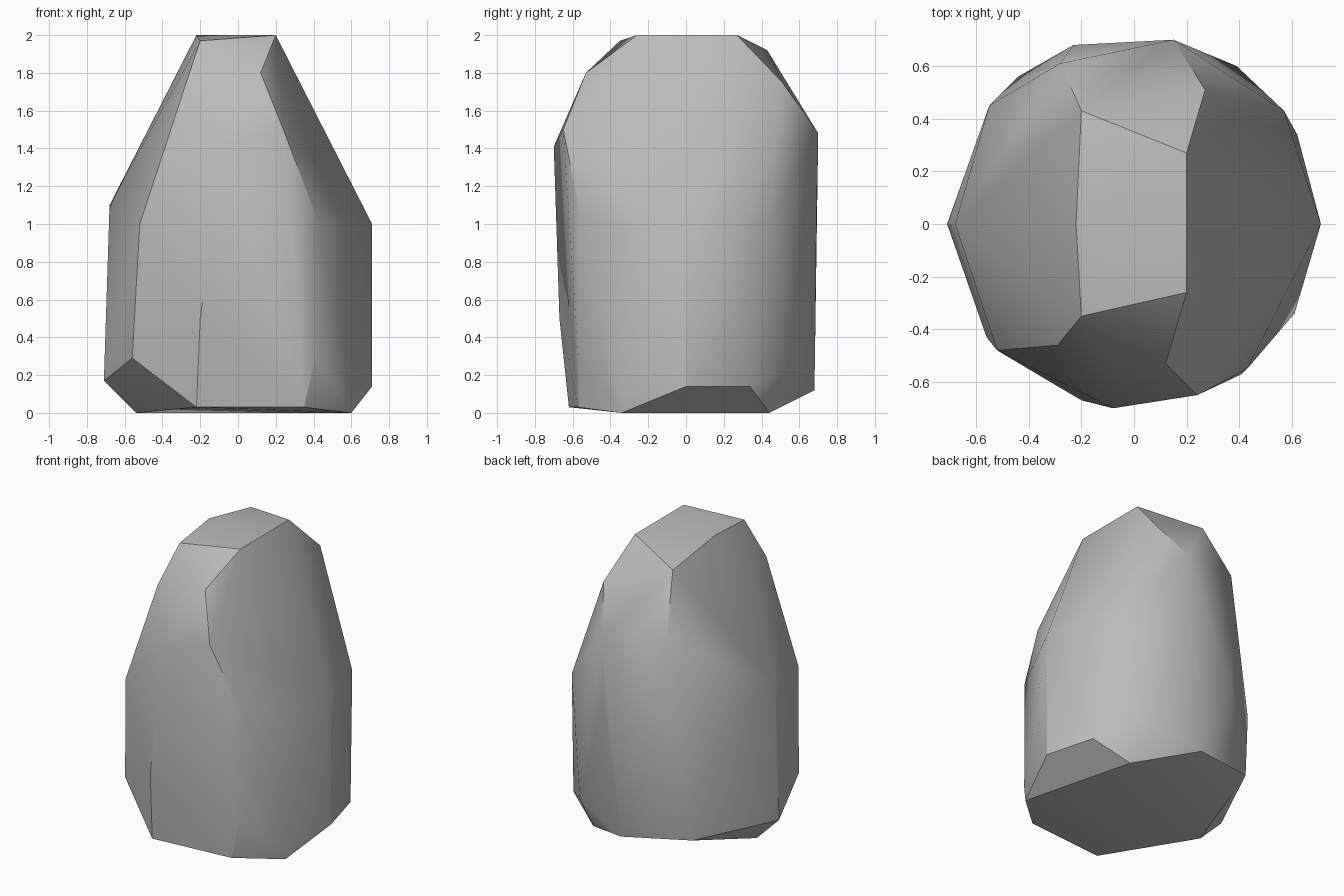
import bpy
import bmesh
import math

# Remove the default cube only
default_cube = bpy.data.objects.get("Cube")
if default_cube:
    bpy.data.objects.remove(default_cube, do_unlink=True)


def make_material(name, value):
    """Flat grey material, same colour in viewport and render."""
    material = bpy.data.materials.new(name)
    material.use_nodes = True
    colour = (value, value, value, 1.0)
    material.diffuse_color = colour
    shader = next(n for n in material.node_tree.nodes if n.type == "BSDF_PRINCIPLED")
    shader.inputs["Base Color"].default_value = colour
    return material


def make_stone(name, corner_groups, material, crease_angle):
    """Wrap a convex chipped surface around groups of corner points."""
    mesh = bpy.data.meshes.new(name)
    stone = bpy.data.objects.new(name, mesh)
    bpy.context.collection.objects.link(stone)

    bm = bmesh.new()
    for group in corner_groups:
        for corner in group:
            bm.verts.new(corner)
    hull = bmesh.ops.convex_hull(bm, input=bm.verts[:])
    spare = {g for g in hull["geom_interior"] + hull["geom_unused"]
             if isinstance(g, bmesh.types.BMVert)}
    bmesh.ops.delete(bm, geom=list(spare), context="VERTS")
    bmesh.ops.recalc_face_normals(bm, faces=bm.faces[:])
    bm.to_mesh(mesh)
    bm.free()

    # Soft facets with crisp chipped edges
    mesh.materials.append(material)
    bpy.ops.object.select_all(action="DESELECT")
    stone.select_set(True)
    bpy.context.view_layer.objects.active = stone
    bpy.ops.object.shade_smooth_by_angle(angle=math.radians(crease_angle))
    return stone


# Underside corners and the chipped rim just above them
foot = [(-.54, 0, 0), (.6, -.34, 0), (.4, .44, 0),
        (.35, -.57, .03), (-.22, -.62, .03)]
rim = [(.61, -.34, .09), (.71, 0, .14), (.62, .34, .14), (.02, .68, .12),
       (-.44, .56, .17), (-.71, 0, .17)]

# Lower and middle bulges of the body
lower_body = [(.41, -.57, .3), (-.56, -.43, .29), (.39, .6, .25),
              (-.2, -.67, .5), (-.23, .68, .68), (-.55, .45, .68)]
middle_body = [(.43, -.55, 1), (-.52, -.48, 1), (.71, 0, 1), (.57, .43, 1),
               (.15, .69, 1.03), (-.68, 0, 1.1)]

# Tapering shoulders and the narrow ridge on top
shoulders = [(-.08, -.7, 1.41), (.24, -.65, 1.5), (.15, .7, 1.48),
             (-.28, .61, 1.53), (-.29, -.46, 1.7), (.27, .51, 1.75),
             (.12, -.53, 1.8)]
ridge = [(-.2, -.35, 1.97), (.2, -.26, 2), (.2, .27, 2),
         (-.2, .43, 1.92), (-.22, 0, 2)]

stone_grey = make_material("stone grey", .5)
make_stone("rock", [foot, rim, lower_body, middle_body, shoulders, ridge],
           stone_grey, 30)
